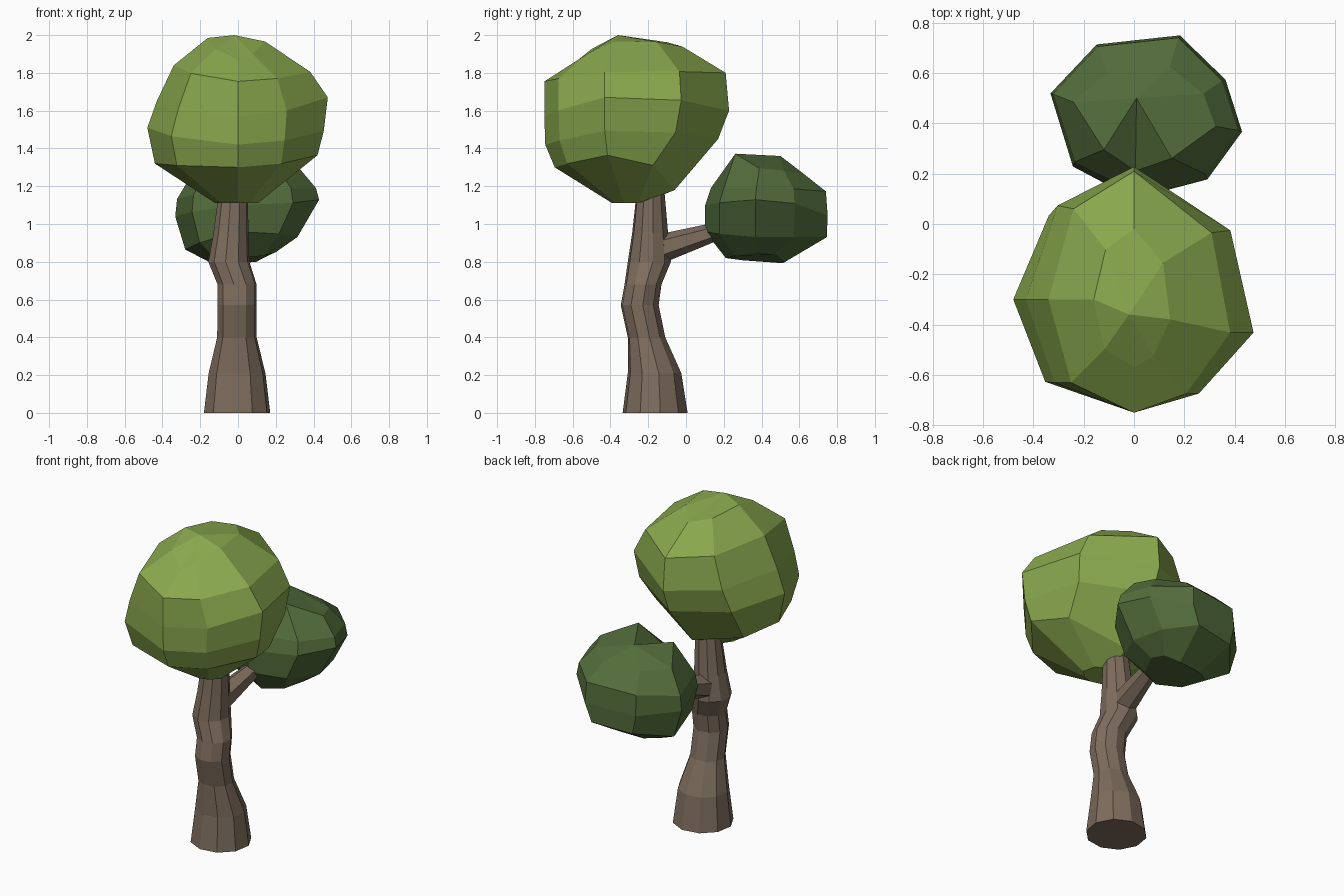
import bpy, bmesh
from math import cos, sin, radians
from mathutils import Vector

if "Cube" in bpy.data.objects:
    bpy.data.objects.remove(bpy.data.objects["Cube"])


def finish(bm, name, color):
    bmesh.ops.recalc_face_normals(bm, faces=bm.faces)
    me = bpy.data.meshes.new(name)
    bm.to_mesh(me)
    bm.free()
    ob = bpy.data.objects.new(name, me)
    bpy.context.collection.objects.link(ob)
    mat = bpy.data.materials.get(color[0]) or bpy.data.materials.new(color[0])
    mat.diffuse_color = color[1]
    mat.use_nodes = True
    mat.node_tree.nodes["Principled BSDF"].inputs["Base Color"].default_value = mat.diffuse_color
    me.materials.append(mat)


def loft(rings, columns, center=None):
    """Each ring: (left x, z), (right x, z), (front y, z), (back y, z).
    Each column: (angle, radius factor)."""
    bm = bmesh.new()
    loops = []
    for (xl, zl), (xr, zr), (yf, zf), (yb, zb) in rings:
        cx, cy = center or ((xl + xr) / 2, (yf + yb) / 2)
        loop = []
        for a, k in columns:
            c, s = cos(radians(a)), sin(radians(a))
            x = cx + ((xr - cx) if c > 0 else (cx - xl)) * c * k
            y = cy + ((yb - cy) if s > 0 else (cy - yf)) * s * k
            z = (zr if c > 0 else zl) * c * c + (zb if s > 0 else zf) * s * s
            loop.append(bm.verts.new((x, y, z)))
        loops.append(loop)
    n = len(columns)
    for lo, hi in zip(loops, loops[1:]):
        for i in range(n):
            j = (i + 1) % n
            bm.faces.new((lo[i], lo[j], hi[j], hi[i]))
    bm.faces.new(loops[0])
    return bm, loops


def cap(bm, loop, tip):
    t = bm.verts.new(tip)
    for i, v in enumerate(loop):
        bm.faces.new((v, loop[(i + 1) % len(loop)], t))


bark = ("bark", (0.205, 0.15, 0.108, 1))
light = ("light_leaves", (0.25, 0.39, 0.075, 1))
dark = ("dark_leaves", (0.085, 0.15, 0.043, 1))

# Trunk: z, left, right, front, back
profile = [(0, -.18, .17, -.335, .008), (.21, -.155, .145, -.308, -.025),
           (.40, -.11, .098, -.308, -.11), (.57, -.108, .098, -.345, -.145),
           (.68, -.108, .098, -.325, -.13), (.80, -.157, .06, -.308, -.08),
           (.95, -.13, .055, -.285, -.095), (1.18, -.10, .052, -.26, -.115)]
bm, loops = loft([[(l, z), (r, z), (f, z), (b, z)] for z, l, r, f, b in profile],
                 [(36 * i + 9, 1.015) for i in range(10)])
bm.faces.new(loops[-1])
finish(bm, "trunk", bark)

# Branch to the back crown
a, b = Vector((-.04, -.15, .865)), Vector((.01, .24, .985))
bm = bmesh.new()
bmesh.ops.create_cone(bm, cap_ends=True, segments=6, radius1=.078, radius2=.04,
                      depth=(b - a).length)
rot = (b - a).to_track_quat('Z', 'Y').to_matrix().to_4x4()
rot.translation = (a + b) / 2
bm.transform(rot)
finish(bm, "branch", bark)

# Large upper crown
bm, loops = loft([
    [(-.12, 1.11), (.11, 1.11), (-.39, 1.11), (-.21, 1.12)],
    [(-.44, 1.32), (.44, 1.37), (-.695, 1.30), (-.06, 1.18)],
    [(-.48, 1.51), (.475, 1.50), (-.745, 1.42), (.17, 1.45)],
    [(-.43, 1.65), (.497, 1.68), (-.75, 1.57), (.228, 1.60)],
    [(-.34, 1.84), (.40, 1.81), (-.75, 1.755), (.21, 1.80)],
    [(-.16, 1.985), (.15, 1.975), (-.57, 1.87), (-.02, 1.94)],
], [(-17, 1), (34, .93), (90, 1), (135, 1), (180, 1), (225, 1.04), (270, 1),
    (302, .98)], (0, -.3))
cap(bm, loops[-1], (-.02, -.36, 2.0))
finish(bm, "upper_crown", light)

# Small back crown, with a notch in its top front edge
bm, loops = loft([
    [(-.16, .80), (.20, .85), (.21, .82), (.53, .79)],
    [(-.29, .86), (.32, .93), (.10, .96), (.77, .93)],
    [(-.345, 1.04), (.437, 1.13), (.10, 1.10), (.775, 1.03)],
    [(-.335, 1.13), (.42, 1.19), (.13, 1.19), (.765, 1.17)],
    [(-.25, 1.27), (.33, 1.29), (.21, 1.43), (.64, 1.26)],
], [(-11, 1), (27, .92), (68, 1), (120, .95), (165, 1), (220, .95), (265, 1),
    (310, 1)], (.03, .43))
top = loops[-1]
top[6].co.z = 1.25
top[5].co.x, top[7].co.x = -.12, .15
cap(bm, top, (.01, .5, 1.36))
finish(bm, "back_crown", dark)
